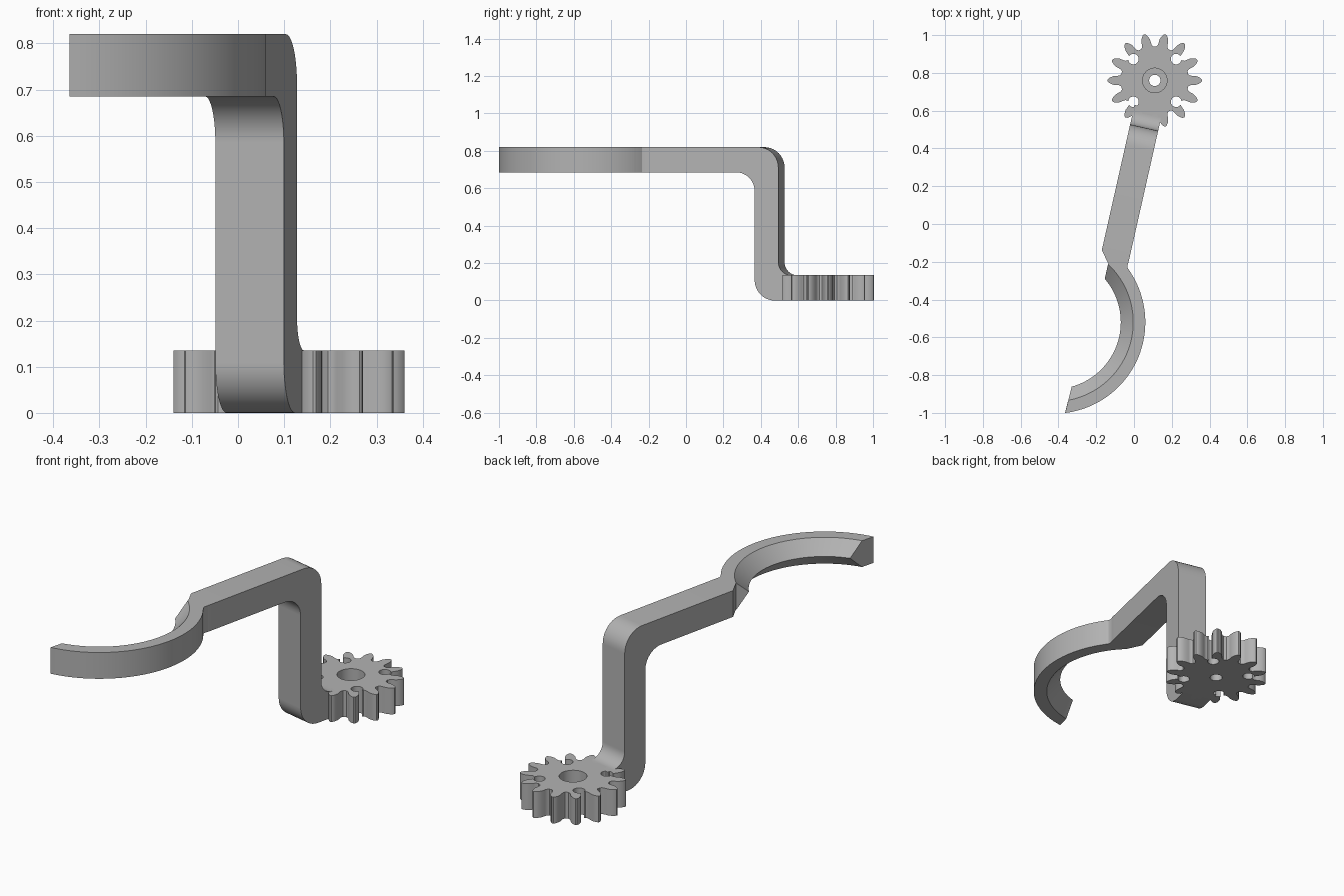
import bpy, bmesh, math
from math import sin, cos, radians, pi
from mathutils import Vector

cube = bpy.data.objects.get("Cube")
if cube:
    bpy.data.objects.remove(cube, do_unlink=True)

grey = bpy.data.materials.new("plain grey")
grey.use_nodes = True
grey.diffuse_color = (0.45, 0.45, 0.45, 1)
grey.node_tree.nodes["Principled BSDF"].inputs["Base Color"].default_value = grey.diffuse_color

GEAR = Vector((0.11, 0.76, 0))          # gear centre
TILT = radians(12.7)                    # arm heading, measured from the y axis
ALONG = Vector((-sin(TILT), -cos(TILT), 0))
ACROSS = Vector((cos(TILT), -sin(TILT), 0))
HALF = 0.076                            # half width of the arm
THICK, LOW, TOP = 0.135, 0.685, 0.82    # plate thickness, upper arm heights


def finish(bm, name):
    bmesh.ops.recalc_face_normals(bm, faces=bm.faces[:])
    mesh = bpy.data.meshes.new(name)
    bm.to_mesh(mesh)
    bm.free()
    obj = bpy.data.objects.new(name, mesh)
    bpy.context.collection.objects.link(obj)
    mesh.materials.append(grey)
    return obj


def prism(name, outline, direction):
    bm = bmesh.new()
    face = bm.faces.new([bm.verts.new(p) for p in outline])
    moved = bmesh.ops.extrude_face_region(bm, geom=[face])["geom"]
    bmesh.ops.translate(bm, vec=direction,
                        verts=[g for g in moved if isinstance(g, bmesh.types.BMVert)])
    return finish(bm, name)


def smooth(obj, angle=30):
    bpy.ops.object.select_all(action="DESELECT")
    obj.select_set(True)
    bpy.context.view_layer.objects.active = obj
    bpy.ops.object.shade_smooth_by_angle(angle=radians(angle))


def arc(cx, cy, r, start, end, steps=10):
    return [(cx + r * cos(radians(start + (end - start) * i / steps)),
             cy + r * sin(radians(start + (end - start) * i / steps)))
            for i in range(steps + 1)]


def drill(obj, x, y, r, z0, z1):
    ring = [Vector((a, b, z0)) for a, b in arc(x, y, r, 0, 360, 40)[:-1]]
    cutter = prism("drill_cutter", ring, Vector((0, 0, z1 - z0)))
    cutter.hide_render = True
    mod = obj.modifiers.new("hole", "BOOLEAN")
    mod.operation, mod.solver, mod.object = "DIFFERENCE", "EXACT", cutter
    return cutter


# Gear wheel: (radius, half width) up one flank, mirrored down the other
TEETH = 14
flank = [(0.18, 0.033), (0.188, 0.026), (0.2, 0.0245), (0.219, 0.0235),
         (0.235, 0.017), (0.245, 0.01), (0.25, 0.003)]
tooth = [(r, -w) for r, w in flank] + [(r, w) for r, w in reversed(flank)]
outline = []
for k in range(TEETH):
    for r, w in tooth:
        a = 2 * pi * k / TEETH + w / r
        outline.append(GEAR + Vector((r * cos(a), r * sin(a), 0)))
gear = prism("gear_wheel", outline, Vector((0, 0, THICK)))

# Stepped hub bore and four small holes near the rim
cutters = [drill(gear, GEAR.x, GEAR.y, 0.03, -0.1, 0.3),
           drill(gear, GEAR.x, GEAR.y, 0.065, 0.065, 0.3)]
for sx in (-1, 1):
    for sy in (-1, 1):
        cutters.append(drill(gear, GEAR.x + sx * 0.113, GEAR.y + sy * 0.113,
                             0.028, -0.1, 0.3))
graph = bpy.context.evaluated_depsgraph_get()
cut_mesh = bpy.data.meshes.new_from_object(gear.evaluated_get(graph))
gear.modifiers.clear()
gear.data = cut_mesh
for c in cutters:
    bpy.data.objects.remove(c, do_unlink=True)
smooth(gear)

# Cranked arm: side profile of foot, post and upper bar with rounded bends
BACK, FRONT, END = 0.256, 0.386, 0.938
side = [(0.15, 0)]
side += arc(FRONT - 0.11, 0.11, 0.11, -90, 0)
side += arc(FRONT + 0.1, LOW - 0.1, 0.1, 180, 90)
side += [(END, LOW), (END, TOP)]
side += arc(BACK + 0.11, TOP - 0.11, 0.11, 90, 180)
side += arc(BACK - 0.07, THICK + 0.07, 0.07, 0, -90)
side += [(0.15, THICK)]
arm = prism("cranked_arm",
            [GEAR + ALONG * u - ACROSS * HALF + Vector((0, 0, z)) for u, z in side],
            ACROSS * 2 * HALF)
smooth(arm)

# Hook: pentagon section, pointed on the inside, swept round an arc
CX, CY = -0.424, -0.52
R_OUT, R_EDGE, R_TIP = 0.484, 0.42, 0.354
MID = (LOW + TOP) / 2
# radius, height, start angle, end angle
section = [(R_OUT, LOW, 45, -83), (R_OUT, TOP, 45, -83), (R_EDGE, TOP, 47, -79.5),
           (R_TIP, MID, 40.5, -74.6), (R_EDGE, LOW, 47, -79.5)]
STEPS = 48
bm = bmesh.new()
rings = []
for i in range(STEPS + 1):
    ring = []
    for r, z, a0, a1 in section:
        a = radians(a0 + (a1 - a0) * i / STEPS)
        ring.append(bm.verts.new((CX + r * cos(a), CY + r * sin(a), z)))
    rings.append(ring)
for near, far in zip(rings, rings[1:]):
    for j in range(5):
        k = (j + 1) % 5
        bm.faces.new((near[j], near[k], far[k], far[j]))
bm.faces.new(rings[0])
bm.faces.new(rings[-1])
smooth(finish(bm, "hook"))

# Neck: blends the end of the arm into the hook
left = GEAR + ALONG * END - ACROSS * HALF
right = GEAR + ALONG * END + ACROSS * HALF
corner = GEAR + ALONG * 0.967 + ACROSS * HALF
plan = [(left.x, left.y), (right.x, right.y), (corner.x, corner.y),
        (-0.035, -0.222), (-0.031, -0.245)]
plan += arc(CX, CY, R_OUT, 31, 29, 2)
plan += arc(CX, CY, R_EDGE, 29, 46, 8)
neck = prism("neck", [Vector((x, y, LOW)) for x, y in plan], Vector((0, 0, TOP - LOW)))
smooth(neck)
